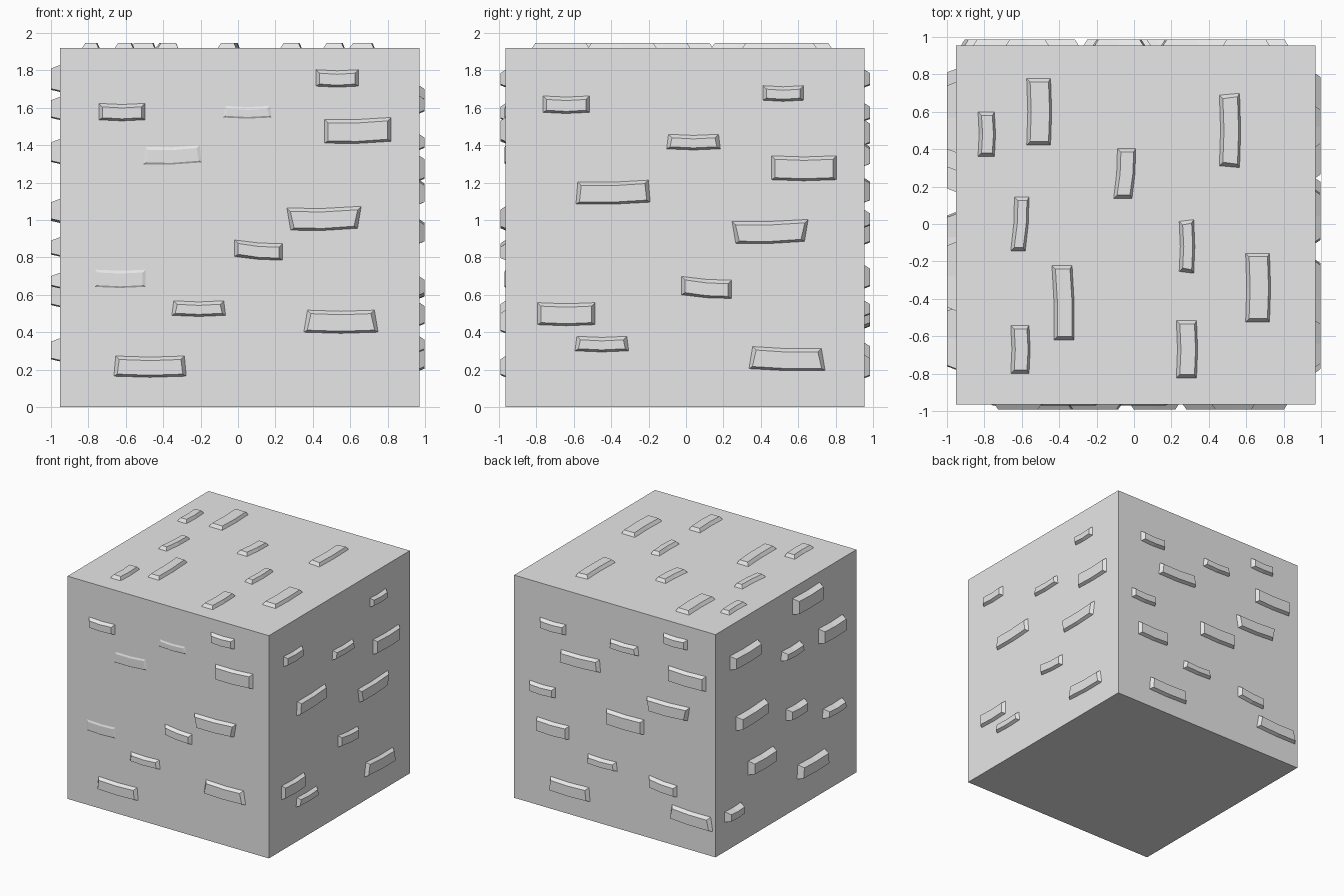
import bpy
import bmesh
from mathutils import Vector

default_cube = bpy.data.objects.get("Cube")
if default_cube:
    bpy.data.objects.remove(default_cube, do_unlink=True)

stone = bpy.data.materials.new("light_grey_stone")
stone.use_nodes = True
grey = (0.8, 0.8, 0.8, 1)
stone.diffuse_color = grey
stone.node_tree.nodes["Principled BSDF"].inputs["Base Color"].default_value = grey

HALF = 0.96
CENTRE = Vector((0.01, -0.005, HALF))
X, Y, Z = Vector((1, 0, 0)), Vector((0, 1, 0)), Vector((0, 0, 1))


def add_object(name, bm):
    """Turn a bmesh into a flat shaded stone object."""
    bmesh.ops.recalc_face_normals(bm, faces=bm.faces)
    mesh = bpy.data.meshes.new(name)
    bm.to_mesh(mesh)
    bm.free()
    mesh.materials.append(stone)
    obj = bpy.data.objects.new(name, mesh)
    bpy.context.collection.objects.link(obj)
    return obj


def add_brick(bm, place, brick, depth):
    """Raised brick with sloped sides, slightly bent in the middle.

    A brick is centre across, centre up, width, height, tilt and flare,
    all in hundredths; flare widens the lower edge against the upper one.
    """
    across, up, width, height, tilt, flare = (value / 100 for value in brick)
    columns = []
    for side in (-1, 0, 1):
        middle = up + side * tilt / 2 - (0.006 if side == 0 else 0)

        def point(edge, inset_x, inset_y, level):
            half_width = (width - edge * flare) / 2 - inset_x
            return bm.verts.new(place(across + side * half_width,
                                      middle + edge * (height / 2 - inset_y),
                                      level))

        columns.append((point(-1, 0, 0, -0.002),
                        point(-1, 0.02, 0.012, depth),
                        point(1, 0.02, 0.02, depth),
                        point(1, 0, 0, -0.002)))
    # Lower slope, outer face and upper slope of each half
    for left, right in zip(columns, columns[1:]):
        for row in range(3):
            bm.faces.new((left[row], right[row], right[row + 1], left[row + 1]))
    # Sloped ends
    bm.faces.new(columns[0])
    bm.faces.new(reversed(columns[-1]))


def add_brick_group(name, across_axis, up_axis, depth, bricks):
    """All the bricks standing out from one side of the block."""
    normal = across_axis.cross(up_axis)
    surface = normal * (CENTRE.dot(normal) + HALF)
    bm = bmesh.new()

    def place(across, up, level):
        return surface + across_axis * across + up_axis * up + normal * level

    for brick in bricks:
        add_brick(bm, place, brick, depth)
    return add_object(name, bm)


# Main block
block = bmesh.new()
bmesh.ops.create_cube(block, size=HALF * 2)
bmesh.ops.translate(block, verts=block.verts, vec=CENTRE)
add_object("stone_block", block)

# Front bricks
add_brick_group("front_bricks", X, Z, 0.027, [
    (-62, 158, 25, 9, 0, 0), (53, 176, 23, 9, 0, 0),
    (64, 148, 36, 13, 1, 0), (46, 101, 38, 12, 1, -2),
    (11, 84, 26, 9, -2, 0), (-21, 53, 28, 8, 0, 1),
    (55, 46, 38, 12, 0, 2), (-47, 22, 38, 11, 0, 1),
])

# Front bricks that barely clear the surface
add_brick_group("shallow_front_bricks", X, Z, 0.006, [
    (5, 158, 26, 7, 0, 1), (-35, 135, 31, 10, 1, 1), (-63, 69, 28, 10, 0, 0),
])

# Right-hand bricks, on the +x side
add_brick_group("positive_x_bricks", Y, Z, 0.027, [
    (-64, 162, 25, 9, 0, 0), (52, 168, 22, 8, 0, 0),
    (4, 142, 28, 8, 0, 1), (63, 128, 35, 13, 0, 0),
    (-39, 115, 39, 12, 1, 1), (45, 94, 39, 12, 1, -2),
    (11, 64, 27, 10, -2, 0), (-64, 50, 31, 12, 0, 0),
    (-45, 34, 28, 8, 0, 1), (54, 26, 39, 12, -1, 2),
])

# Back bricks
add_brick_group("back_bricks", -X, Z, 0.03, [
    (-60, 158, 25, 9, 0, 0), (8, 158, 27, 8, 0, 1),
    (57, 176, 23, 9, 0, 0), (-34, 135, 38, 11, 1, 1),
    (68, 147, 36, 13, 0, 0), (-70, 101, 25, 9, 0, 0),
    (-60, 70, 31, 12, 0, 0), (9, 94, 36, 13, 0, 0),
    (50, 116, 39, 12, 1, -2), (-13, 53, 28, 8, 0, 1),
    (45, 48, 27, 10, -2, 0), (-44, 22, 38, 12, 0, 1),
    (72, 28, 39, 12, -1, 2),
])

# Bricks on the -x side
add_brick_group("negative_x_bricks", -Y, Z, 0.05, [
    (28, 176, 37, 14, 0, 0), (61, 137, 33, 13, 0, 0),
    (-57, 160, 38, 12, 0, 0), (7, 139, 26, 8, 0, 1),
    (-48, 105, 39, 12, 1, 0), (13, 86, 25, 10, 0, 0),
    (64, 68, 27, 8, 0, 1), (-34, 60, 34, 12, 0, 0),
    (35, 31, 38, 12, 0, 1), (-72, 30, 22, 9, 0, 0),
])

# Top bricks, running front to back
add_brick_group("top_bricks", Y, -X, 0.027, [
    (48, 79, 24, 9, 0, 0), (60, 51, 36, 13, 0, 0),
    (50, -51, 39, 11, 0, 1), (27, 5, 27, 10, -2, 0),
    (0, 61, 29, 8, -2, 0), (-12, -28, 28, 8, 0, 1),
    (-42, 38, 40, 11, 1, 0), (-34, -66, 37, 13, 0, 0),
    (-67, 61, 26, 10, 0, 0), (-67, -28, 31, 11, 0, 0),
])
